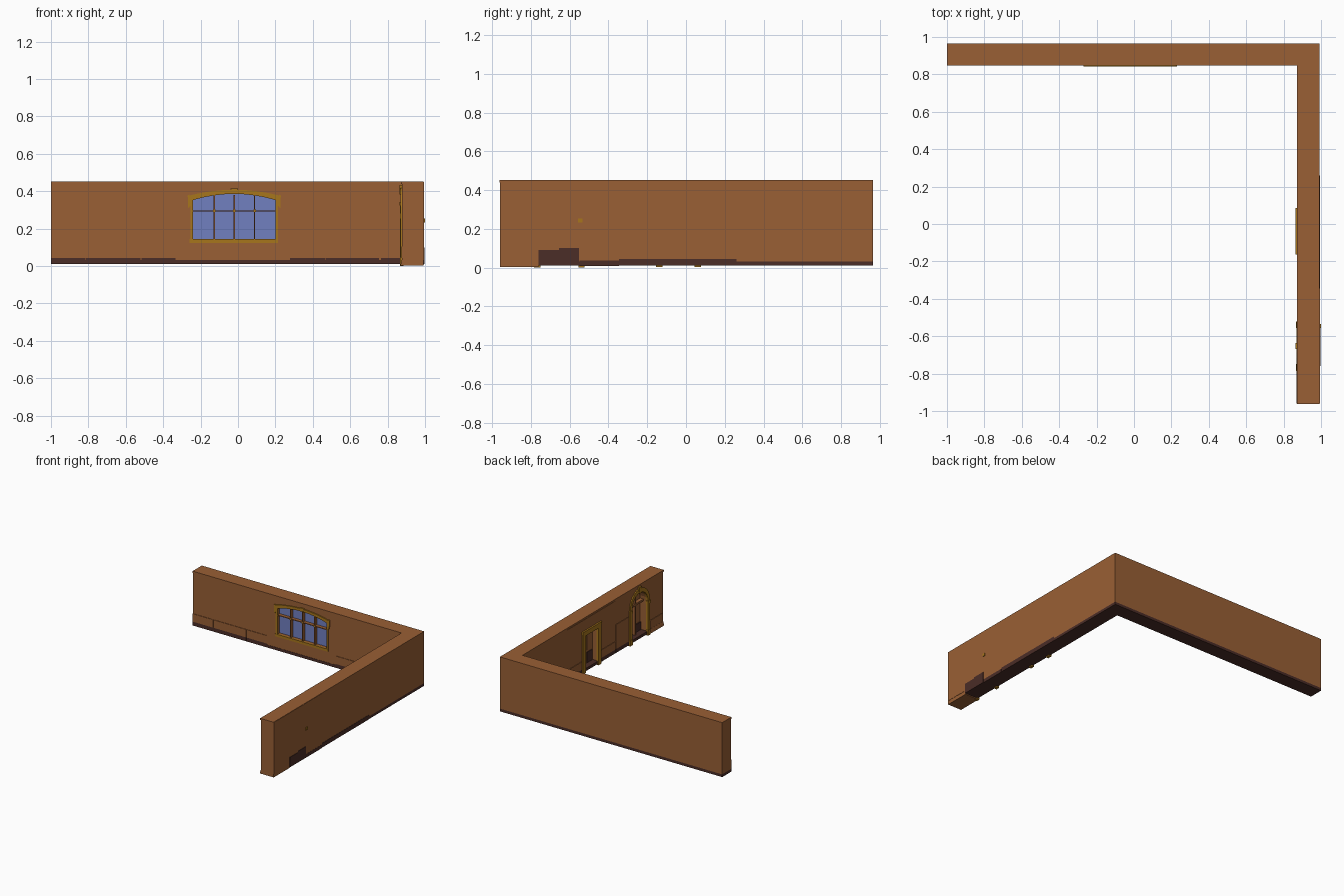
import bpy, bmesh, math

if "Cube" in bpy.data.objects:
    bpy.data.objects.remove(bpy.data.objects["Cube"])

# ---------- colours ----------
def material(name, rgb):
    m = bpy.data.materials.new(name)
    m.diffuse_color = (*rgb, 1)
    m.use_nodes = True
    m.node_tree.nodes["Principled BSDF"].inputs["Base Color"].default_value = m.diffuse_color
    return m

BROWN = material("warm_brown", (0.32, 0.115, 0.035))
DARK = material("dark_brown", (0.07, 0.026, 0.02))
GOLD = material("gold", (0.39, 0.18, 0.012))
GLASS = material("blue_glass", (0.165, 0.215, 0.53))

# ---------- helpers ----------
# Planes: "top" extrudes along z, "back" along y, "side" along x.
PLACE = {"top": lambda u, v, d: (u, v, d),
         "back": lambda u, v, d: (u, d, v),
         "side": lambda u, v, d: (d, u, v)}

def finish(name, bm, mat):
    bmesh.ops.recalc_face_normals(bm, faces=bm.faces)
    me = bpy.data.meshes.new(name)
    bm.to_mesh(me)
    bm.free()
    me.materials.append(mat)
    ob = bpy.data.objects.new(name, me)
    bpy.context.collection.objects.link(ob)
    return ob

def prism(name, plane, pts, d0, d1, mat):
    bm = bmesh.new()
    P = PLACE[plane]
    a = [bm.verts.new(P(u, v, d0)) for u, v in pts]
    b = [bm.verts.new(P(u, v, d1)) for u, v in pts]
    bm.faces.new(a)
    bm.faces.new(b)
    n = len(pts)
    for i in range(n):
        j = (i + 1) % n
        bm.faces.new((a[i], a[j], b[j], b[i]))
    return finish(name, bm, mat)

def rect(u0, u1, v0, v1):
    return [(u0, v0), (u1, v0), (u1, v1), (u0, v1)]

def band(name, plane, outer, inner, d0, d1, mat):
    """Open frame strip between two matching outlines."""
    bm = bmesh.new()
    P = PLACE[plane]
    rings = [[bm.verts.new(P(*o, d0)), bm.verts.new(P(*i, d0)),
              bm.verts.new(P(*i, d1)), bm.verts.new(P(*o, d1))]
             for o, i in zip(outer, inner)]
    for r, s in zip(rings, rings[1:]):
        for k in range(4):
            m = (k + 1) % 4
            bm.faces.new((r[k], r[m], s[m], s[k]))
    bm.faces.new(rings[0])
    bm.faces.new(rings[-1])
    return finish(name, bm, mat)

def cut(ob, cutters):
    for c in cutters:
        mod = ob.modifiers.new("opening", "BOOLEAN")
        mod.operation, mod.solver, mod.object = "DIFFERENCE", "EXACT", c
    bpy.context.view_layer.update()
    dg = bpy.context.evaluated_depsgraph_get()
    me = bpy.data.meshes.new_from_object(ob.evaluated_get(dg))
    ob.modifiers.clear()
    ob.data = me
    for c in cutters:
        bpy.data.objects.remove(c)

def arch(c, half, z0, spring, rise, n=12):
    pts = [(c - half, z0)]
    for i in range(n + 1):
        t = math.pi * (1 - i / n)
        pts.append((c + half * math.cos(t), spring + rise * math.sin(t)))
    return pts + [(c + half, z0)]

def segment(c, half, z0, side, top, n=8):
    pts = [(c - half, z0)]
    for i in range(n + 1):
        s = -1 + 2 * i / n
        pts.append((c + s * half, side + (top - side) * (1 - s * s)))
    return pts + [(c + half, z0)]

def ell(x, y, end):
    return [(-1, y), (x, y), (x, end), (0.992, end), (0.992, 0.965), (-1, 0.965)]

IX, IY = 0.877, 0.851          # inner wall faces
WC, AC, DC = -0.02, -0.653, -0.04   # window, arch and door centres

# ---------- walls ----------
wall = prism("corner_wall", "top", ell(IX, IY, -0.96), 0.032, 0.45, BROWN)
cut(wall, [
    prism("window_cutter", "back", segment(WC, 0.222, 0.142, 0.355, 0.388), 0.80, 0.885, BROWN),
    prism("arch_cutter", "side", arch(AC, 0.104, 0.0, 0.28, 0.11), 0.80, 0.955, BROWN),
    prism("door_cutter", "side", rect(-0.125, 0.048, 0.0, 0.31), 0.80, 0.94, BROWN)])
prism("dark_base", "top", ell(IX - 0.002, IY - 0.002, -0.76), 0.01, 0.032, DARK)
prism("cornice", "top", ell(IX - 0.005, IY - 0.004, -0.962), 0.438, 0.451, BROWN)

# end pier foot, flared towards the room
prism("pier_foot", "back", [(0.868, 0.003), (0.992, 0.003), (0.992, 0.034), (0.876, 0.034), (0.872, 0.02)],
      -0.96, -0.76, BROWN)
# slightly thicker outer end and its raised base
prism("outer_facing", "side", rect(-0.96, -0.345, 0.033, 0.449), 0.99, 0.994, BROWN)
prism("outer_base", "side", rect(-0.345, 0.26, 0.01, 0.045), 0.99, 0.994, DARK)
prism("outer_base_end", "side", rect(-0.55, -0.345, 0.008, 0.036), 0.99, 0.995, DARK)
prism("outer_kick_plate_left", "side", rect(-0.76, -0.655, 0.01, 0.09), 0.985, 0.997, DARK)
prism("outer_kick_plate_right", "side", rect(-0.655, -0.552, 0.01, 0.1), 0.985, 0.997, DARK)
prism("outer_knob", "side", rect(-0.556, -0.535, 0.232, 0.254), 0.99, 1.0, GOLD)

# ---------- wainscot ----------
for i, (a, b) in enumerate([(-1, -0.815), (-0.812, -0.52), (-0.517, -0.335),
                            (0.278, 0.465), (0.468, 0.755), (0.765, IX)]):
    prism(f"back_wainscot_{i}", "back", rect(a, b, 0.042, 0.106), IY - 0.004, IY + 0.004, BROWN)
    prism(f"back_skirting_{i}", "back", rect(a, b, 0.011, 0.042), IY - 0.003, IY + 0.004, DARK)
for i, (a, b, top) in enumerate([(0.56, IY, 0.106), (0.27, 0.557, 0.106), (0.085, 0.267, 0.106),
                                 (-0.345, -0.165, 0.106), (-0.515, -0.35, 0.24),
                                 (-0.955, -0.79, 0.106)]):
    prism(f"side_wainscot_{i}", "side", rect(a, b, 0.042, top), IX - 0.004, IX + 0.004, BROWN)
    if a > -0.9:
        prism(f"side_skirting_{i}", "side", rect(a, b, 0.011, 0.042), IX - 0.003, IX + 0.004, DARK)
# long panel over the door
prism("over_door_panel", "side", rect(-0.35, 0.265, 0.352, 0.434), IX - 0.003, IX + 0.004, BROWN)

# ---------- window ----------
prism("window_glass", "back", segment(WC, 0.222, 0.142, 0.355, 0.388), 0.879, 0.887, GLASS)
for i, x in enumerate((-0.127, WC, 0.089)):
    prism(f"window_mullion_{i}", "back", rect(x - 0.003, x + 0.003, 0.142, 0.381), 0.851, 0.882, BROWN)
    prism(f"window_boss_{i}", "back", rect(x - 0.007, x + 0.007, 0.288, 0.302), 0.85, 0.856, GOLD)
prism("window_transom", "back", rect(WC - 0.222, WC + 0.222, 0.292, 0.298), 0.851, 0.882, BROWN)
band("window_frame", "back", segment(WC, 0.235, 0.13, 0.37, 0.402),
     segment(WC, 0.22, 0.13, 0.353, 0.386), 0.845, 0.856, GOLD)
band("window_hood", "back", segment(WC, 0.246, 0.31, 0.376, 0.408),
     segment(WC, 0.232, 0.325, 0.362, 0.394), 0.843, 0.854, GOLD)
prism("window_sill", "back", rect(-0.258, 0.214, 0.124, 0.144), 0.843, 0.856, GOLD)
prism("window_keystone", "back", [(-0.032, 0.386), (-0.008, 0.386), (0.0, 0.414), (-0.04, 0.414)],
      0.842, 0.854, GOLD)
for s in (-1, 1):
    x = WC + s * 0.238
    prism("window_hood_ear", "back", [(x, 0.31), (x + s * 0.009, 0.325), (x + s * 0.011, 0.378), (x, 0.384)],
          0.843, 0.854, GOLD)

# ---------- square doorway ----------
prism("door_leaf", "side", rect(-0.125, 0.048, 0.03, 0.31), 0.925, 0.942, BROWN)
for i, (a, b) in enumerate([(-0.115, -0.048), (-0.032, 0.038)]):
    prism(f"door_lower_panel_{i}", "side", rect(a, b, 0.035, 0.12), 0.92, 0.927, DARK)
    prism(f"door_upper_panel_{i}", "side", rect(a, b, 0.14, 0.29), 0.92, 0.927, BROWN)
band("door_frame", "side", [(-0.155, 0.002), (-0.155, 0.33), (0.078, 0.33), (0.078, 0.002)],
     [(-0.12, 0.002), (-0.12, 0.303), (0.043, 0.303), (0.043, 0.002)], 0.866, 0.888, GOLD)
prism("door_head_moulding", "side", rect(-0.162, 0.085, 0.325, 0.343), 0.864, 0.882, GOLD)

# ---------- arched doorway ----------
prism("arch_leaf", "side", arch(AC, 0.104, 0.03, 0.28, 0.11), 0.94, 0.957, BROWN)
prism("arch_kick_plate", "side", rect(-0.756, -0.55, 0.03, 0.095), 0.932, 0.942, DARK)
prism("arch_centre_post", "side", rect(AC - 0.007, AC + 0.007, 0.03, 0.385), 0.91, 0.942, BROWN)
prism("arch_transom", "side", rect(-0.756, -0.55, 0.268, 0.284), 0.91, 0.942, BROWN)
band("arch_frame", "side", arch(AC, 0.127, 0.002, 0.28, 0.14),
     arch(AC, 0.101, 0.002, 0.28, 0.107), 0.868, 0.888, GOLD)
prism("arch_keystone", "side", [(AC - 0.01, 0.382), (AC + 0.01, 0.382), (AC + 0.016, 0.434), (AC - 0.016, 0.434)],
      0.864, 0.884, GOLD)
for s in (-1, 1):
    c = AC + s * 0.114
    prism("arch_capital", "side", rect(c - 0.018, c + 0.018, 0.255, 0.28), 0.865, 0.886, GOLD)
    prism("arch_plinth", "side", rect(c - 0.016, c + 0.016, 0.0, 0.045), 0.865, 0.886, GOLD)
